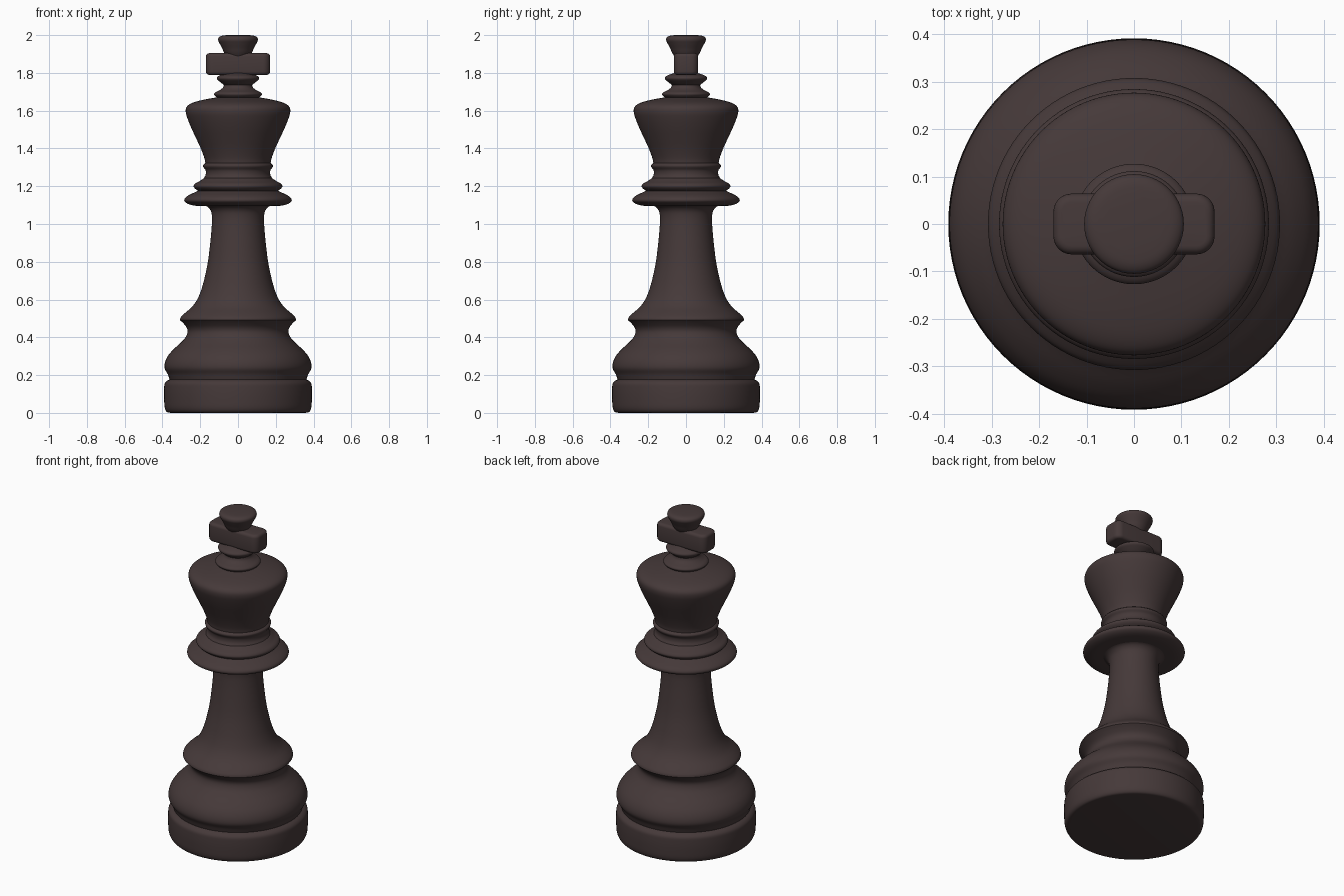
import bpy, bmesh, math
from mathutils import Vector

cube = bpy.data.objects.get("Cube")
if cube:
    bpy.data.objects.remove(cube, do_unlink=True)

# Single dark wood colour
wood = bpy.data.materials.new("dark_wood")
wood.use_nodes = True
colour = (0.060, 0.041, 0.041, 1)
wood.diffuse_color = colour
bsdf = next(n for n in wood.node_tree.nodes if n.type == 'BSDF_PRINCIPLED')
bsdf.inputs["Base Color"].default_value = colour
bsdf.inputs["Roughness"].default_value = 0.6

SIDES = 96


def smooth_curve(points, steps=4):
    """Centripetal spline through (radius, height) points."""
    p = [Vector(q) for q in points]
    p = [2 * p[0] - p[1]] + p + [2 * p[-1] - p[-2]]
    out = []
    for i in range(1, len(p) - 2):
        a, b, c, d = p[i - 1:i + 3]
        t0 = 0.0
        t1 = t0 + math.sqrt((b - a).length)
        t2 = t1 + math.sqrt((c - b).length)
        t3 = t2 + math.sqrt((d - c).length)
        for s in range(steps):
            t = t1 + (t2 - t1) * s / steps
            a1 = a.lerp(b, (t - t0) / (t1 - t0))
            a2 = b.lerp(c, (t - t1) / (t2 - t1))
            a3 = c.lerp(d, (t - t2) / (t3 - t2))
            b1 = a1.lerp(a2, (t - t0) / (t2 - t0))
            b2 = a2.lerp(a3, (t - t1) / (t3 - t1))
            out.append(b1.lerp(b2, (t - t1) / (t2 - t1)))
    return out + [p[-2]]


def finish(name, bm):
    bmesh.ops.recalc_face_normals(bm, faces=bm.faces)
    mesh = bpy.data.meshes.new(name)
    bm.to_mesh(mesh)
    bm.free()
    mesh.materials.append(wood)
    ob = bpy.data.objects.new(name, mesh)
    bpy.context.collection.objects.link(ob)
    bpy.ops.object.select_all(action='DESELECT')
    ob.select_set(True)
    bpy.context.view_layer.objects.active = ob
    bpy.ops.object.shade_smooth_by_angle(angle=math.radians(40))
    return ob


def turned(name, points):
    """Closed lathe-turned part with flat ends."""
    bm = bmesh.new()
    rings = []
    for r, z in smooth_curve(points):
        rings.append([bm.verts.new((r * math.cos(2 * math.pi * k / SIDES),
                                    r * math.sin(2 * math.pi * k / SIDES), z))
                      for k in range(SIDES)])
    for low, high in zip(rings, rings[1:]):
        for k in range(SIDES):
            n = (k + 1) % SIDES
            bm.faces.new((low[k], low[n], high[n], high[k]))
    bm.faces.new(rings[0][::-1])
    bm.faces.new(rings[-1])
    return finish(name, bm)


# Turned parts from the floor up; each ends where the outline creases
turned("base_plinth", [(.355, 0), (.375, .004), (.386, .02), (.391, .07),
                       (.391, .13), (.388, .155), (.378, .168), (.362, .177)])
turned("base_bulge", [(.362, .177), (.372, .205), (.388, .235), (.387, .265),
                      (.372, .30), (.343, .335), (.305, .37), (.278, .40),
                      (.267, .43), (.272, .452), (.290, .475), (.308, .492)])
turned("stem", [(.308, .492), (.304, .505), (.285, .525), (.245, .56),
                (.216, .60), (.195, .65), (.178, .71), (.161, .79),
                (.148, .89), (.139, .99), (.138, 1.04), (.144, 1.07),
                (.160, 1.09), (.185, 1.10)])
turned("collar_disc", [(.185, 1.095), (.235, 1.098), (.268, 1.108), (.284, 1.122),
                       (.282, 1.135), (.265, 1.15), (.235, 1.165), (.212, 1.176)])
turned("collar_ring", [(.212, 1.176), (.228, 1.188), (.235, 1.20),
                       (.228, 1.213), (.205, 1.226), (.180, 1.243)])
turned("neck_band", [(.180, 1.243), (.171, 1.262), (.172, 1.285),
                     (.184, 1.303), (.184, 1.312), (.173, 1.322)])
turned("head", [(.173, 1.322), (.177, 1.345), (.195, 1.395), (.220, 1.45),
                (.248, 1.51), (.268, 1.56), (.276, 1.588), (.276, 1.61),
                (.268, 1.625), (.245, 1.64), (.195, 1.655), (.105, 1.672)])
turned("crown_ring", [(.105, 1.665), (.120, 1.676), (.127, 1.687), (.120, 1.697),
                      (.098, 1.708), (.080, 1.722), (.074, 1.736)])
turned("crown_bead", [(.074, 1.736), (.095, 1.752), (.111, 1.768), (.110, 1.778),
                      (.097, 1.787), (.060, 1.80)])
turned("top_knob", [(.060, 1.885), (.074, 1.908), (.084, 1.93), (.098, 1.957),
                    (.105, 1.974), (.102, 1.987), (.088, 1.996), (.060, 2.0)])

# Crossbar with rounded ends and softened edges
bm = bmesh.new()
bmesh.ops.create_cube(bm, size=1)
for v in bm.verts:
    v.co = (v.co.x * .34, v.co.y * .128, v.co.z * .115 + 1.847)
ends = [e for e in bm.edges if abs(e.verts[0].co.z - e.verts[1].co.z) > .05]
bmesh.ops.bevel(bm, geom=ends, offset=.038, segments=6, profile=.5, affect='EDGES')
rims = [e for e in bm.edges if abs(e.verts[0].co.z - e.verts[1].co.z) < .001]
bmesh.ops.bevel(bm, geom=rims, offset=.018, segments=4, profile=.5, affect='EDGES')
finish("crossbar", bm)
